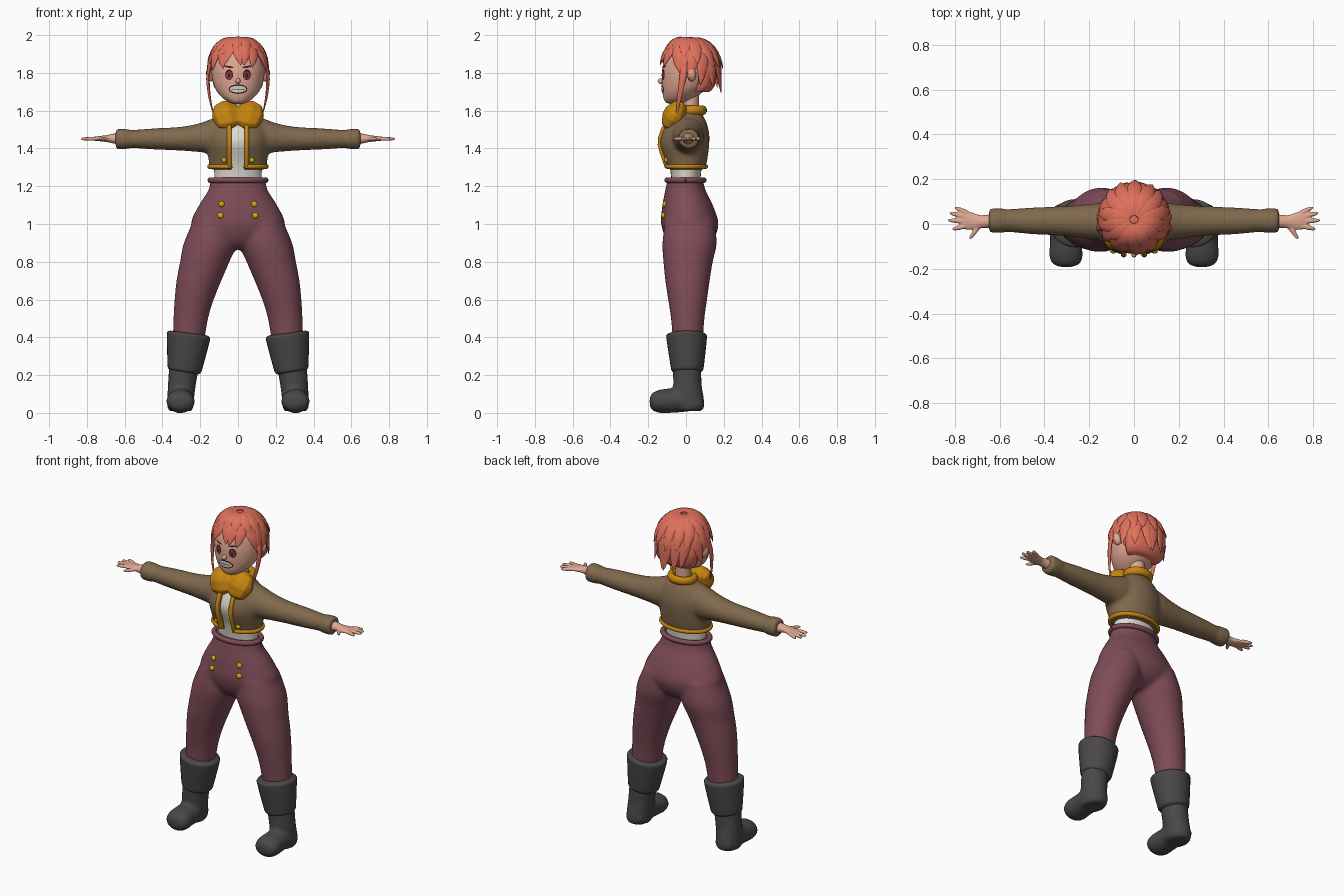
import bpy, bmesh, random
from math import sin, cos, pi, radians
from mathutils import Vector, Matrix
from mathutils.bvhtree import BVHTree

random.seed(4)
if "Cube" in bpy.data.objects:
    bpy.data.objects.remove(bpy.data.objects["Cube"])


def material(name, code):
    rgb = [int(code[i:i + 2], 16) / 255 for i in (0, 2, 4)]
    col = [c / 12.92 if c < .04 else ((c + .055) / 1.055) ** 2.4 for c in rgb] + [1]
    m = bpy.data.materials.new(name)
    m.use_nodes = True
    m.diffuse_color = col
    m.node_tree.nodes["Principled BSDF"].inputs["Base Color"].default_value = col
    return m


HAIR = material("coral hair", "E0705C")
SKIN = material("skin", "E0A892")
BROWN = material("brown cloth", "80694D")
TRIM = material("ochre trim", "C8860F")
WHITE = material("off white", "DEDACF")
PLUM = material("plum cloth", "7F4C58")
BOOT = material("charcoal leather", "4A4846")
GOLD = material("gold", "C8B400")
DARK = material("dark line", "40191E")
IRIS = material("red iris", "863840")


def ring(bm, c, u, v, n):
    return [bm.verts.new(c + u * cos(2 * pi * i / n) + v * sin(2 * pi * i / n)) for i in range(n)]


def skin_rings(bm, rings):
    n = len(rings[0])
    for a, b in zip(rings, rings[1:]):
        for i in range(n):
            bm.faces.new((a[i], a[(i + 1) % n], b[(i + 1) % n], b[i]))
    bm.faces.new(rings[0][::-1])
    bm.faces.new(rings[-1])


def spline(rows, k=4):
    # Catmull-Rom between rows of numbers
    out = []
    for i in range(len(rows) - 1):
        p0, p1, p2, p3 = (rows[min(max(j, 0), len(rows) - 1)] for j in range(i - 1, i + 3))
        for t in (s / k for s in range(k)):
            out.append([b + .5 * t * (c - a + t * (2 * a - 5 * b + 4 * c - d + t * (3 * (b - c) + d - a)))
                        for a, b, c, d in zip(p0, p1, p2, p3)])
    return out + [list(rows[-1])]


def loft(bm, rows, axis="z", n=28, side=1):
    # each row: position on axis, centre, half width, low and high edge
    rings = []
    for t, c, r, lo, hi in spline(rows):
        mid, half = (lo + hi) / 2, (hi - lo) / 2
        place = {"z": lambda a, b: Vector((side * a, b, t)),
                 "y": lambda a, b: Vector((side * a, t, b)),
                 "x": lambda a, b: Vector((side * t, a, b))}[axis]
        o = place(c, mid)
        rings.append(ring(bm, o, place(c + r, mid) - o, place(c, mid + half) - o, n))
    skin_rings(bm, rings)


def sweep(bm, pts, radii, out=None, flat=1, n=10):
    pts = [Vector(p) for p in pts]
    rings = []
    for i, p in enumerate(pts):
        t = (pts[min(i + 1, len(pts) - 1)] - pts[max(i - 1, 0)]).normalized()
        ref = p - out if out else Vector((0, 0, 1))
        u = t.cross(ref).normalized()
        rings.append(ring(bm, p, u * radii[i], u.cross(t) * radii[i] * flat, n))
    skin_rings(bm, rings)


def ball(bm, loc, size, turn=Matrix()):
    bmesh.ops.create_uvsphere(bm, u_segments=20, v_segments=12, radius=1,
                              matrix=Matrix.Translation(loc) @ turn @ Matrix.Diagonal((*size, 1)))


def finish(name, bm, mat, mirror=False, voxel=0, relax=4, cutter=None):
    bmesh.ops.recalc_face_normals(bm, faces=bm.faces)
    me = bpy.data.meshes.new(name)
    bm.to_mesh(me)
    bm.free()
    me.materials.append(mat)
    ob = bpy.data.objects.new(name, me)
    bpy.context.collection.objects.link(ob)
    if mirror:
        ob.modifiers.new("mirror", "MIRROR").use_mirror_merge = False
    if voxel:
        m = ob.modifiers.new("remesh", "REMESH")
        m.mode, m.voxel_size = "VOXEL", voxel
        m = ob.modifiers.new("relax", "SMOOTH")
        m.factor, m.iterations = .5, relax
    if cutter:
        m = ob.modifiers.new("opening", "BOOLEAN")
        m.operation, m.object = "DIFFERENCE", cutter
    bpy.ops.object.select_all(action="DESELECT")
    bpy.context.view_layer.objects.active = ob
    ob.select_set(True)
    bpy.ops.object.convert(target="MESH")
    bpy.ops.object.shade_smooth_by_angle(angle=radians(50))
    return ob


def tree(ob):
    return BVHTree.FromPolygons([v.co for v in ob.data.vertices], [p.vertices[:] for p in ob.data.polygons])


def front(bvh, x, z, off=0):
    hit = bvh.ray_cast(Vector((x, -1, z)), Vector((0, 1, 0)))[0]
    return Vector((x, (hit.y if hit else -.1) - off, z))


# trousers: hips and two legs fused
bm = bmesh.new()
loft(bm, [(1.24, 0, .145, -.097, .09), (1.18, 0, .157, -.11, .103), (1.1, 0, .207, -.125, .142),
          (1, 0, .25, -.132, .172), (.91, 0, .2, -.1, .14), (.865, 0, .07, -.05, .07)])
for s in (1, -1):
    loft(bm, [(1.02, .125, .11, -.11, .15), (.9, .146, .141, -.125, .163), (.8, .176, .131, -.12, .142),
              (.7, .207, .119, -.11, .126), (.6, .232, .104, -.095, .112), (.5, .25, .092, -.08, .098),
              (.38, .262, .084, -.07, .09)], side=s)
trousers = finish("trousers", bm, PLUM, voxel=.012, relax=6)
bm = bmesh.new()
sweep(bm, [(.146 * cos(i * pi / 20), -.003 + .097 * sin(i * pi / 20), 1.232) for i in range(41)],
      [.015] * 41, Vector((0, 0, 1.232)))
finish("waistband", bm, PLUM)

# boots with turned cuffs
bm = bmesh.new()
loft(bm, [(.26, .284, .08, -.07, .08), (.15, .297, .074, -.068, .083), (.08, .303, .071, -.07, .094),
          (.03, .305, .069, -.07, .096), (.01, .305, .056, -.05, .08)])
loft(bm, [(.085, .305, .05, .02, .08), (0, .305, .07, .006, .13), (-.08, .305, .07, 0, .13),
          (-.14, .304, .075, 0, .122), (-.178, .303, .06, .014, .105), (-.192, .303, .025, .04, .08)], "y")
finish("boots", bm, BOOT, True, .01)
bm = bmesh.new()
loft(bm, [(.21, .282, .07, -.06, .07), (.222, .283, .086, -.076, .088), (.25, .28, .093, -.082, .095),
          (.39, .264, .113, -.103, .11), (.415, .262, .112, -.101, .107), (.424, .262, .095, -.08, .09)])
for v in bm.verts:
    v.co.z += .13 * (v.co.x - .268)
finish("boot_cuffs", bm, BOOT, True)

# shirt
bm = bmesh.new()
loft(bm, [(1.22, 0, .124, -.075, .075), (1.32, 0, .128, -.09, .085), (1.42, 0, .14, -.124, .1),
          (1.48, 0, .14, -.114, .1), (1.54, 0, .1, -.083, .09), (1.58, 0, .062, -.045, .075),
          (1.61, 0, .048, -.026, .07)])
finish("shirt", bm, WHITE)

# cropped jacket with sleeves, slit open at the front
bm = bmesh.new()
bmesh.ops.create_cube(bm, size=1, matrix=Matrix.Translation((0, -.15, 1.45)) @ Matrix.Diagonal((.07, .3, .6, 1)))
cutter = finish("opening_cutter", bm, BROWN)
cutter.hide_render = True
bm = bmesh.new()
loft(bm, [(1.288, 0, .152, -.1, .1), (1.34, 0, .156, -.118, .113), (1.42, 0, .166, -.144, .123),
          (1.48, 0, .166, -.134, .123), (1.54, 0, .135, -.103, .108), (1.58, 0, .088, -.062, .088),
          (1.605, 0, .06, -.04, .08)])
for s in (1, -1):
    loft(bm, [(.06, .01, .08, 1.38, 1.57), (.13, .01, .085, 1.37, 1.56), (.2, .011, .078, 1.38, 1.535),
              (.3, .013, .067, 1.388, 1.515), (.45, .014, .06, 1.395, 1.506), (.565, .015, .051, 1.402, 1.498),
              (.585, .015, .055, 1.397, 1.503), (.648, .015, .055, 1.396, 1.506)], "x", side=s)
jacket = finish("jacket", bm, BROWN, voxel=.011, relax=5, cutter=cutter)
bpy.data.objects.remove(cutter)

# trim runs down the opening and round the hem
skin = tree(jacket)
edge = [front(skin, .046, z) for z in (1.56, 1.53, 1.5, 1.46, 1.42, 1.38, 1.35, 1.32)]
hem = []
for i in range(41):
    a = radians(-68 + i * 316 / 40)
    d = Vector((cos(a), sin(a), 0))
    hit = skin.ray_cast(d * .5 + Vector((0, 0, 1.304)), -d)[0]
    hem.append(hit if hit else d * .12 + Vector((0, 0, 1.304)))
path = edge + hem + [Vector((-p.x, p.y, p.z)) for p in reversed(edge)]
bm = bmesh.new()
sweep(bm, path, [.013] * len(path), Vector((0, 0, 1.38)))
finish("jacket_trim", bm, TRIM)

# collar band and front flaps
bm = bmesh.new()
arc = [radians(-35 + i * 250 / 24) for i in range(25)]
sweep(bm, [(.07 * cos(a), .033 + .058 * sin(a), 1.602) for a in arc], [.025] * 25, Vector((0, .03, 1.602)), .8)
finish("collar_band", bm, TRIM)
bm = bmesh.new()
bmesh.ops.create_cube(bm, size=1, matrix=Matrix.Translation((.06, -.062, 1.575)) @ Matrix.Rotation(-.55, 4, "X")
                      @ Matrix.Rotation(.2, 4, "Y") @ Matrix.Diagonal((.1, .05, .12, 1)))
bmesh.ops.subdivide_edges(bm, edges=bm.edges, cuts=4, use_grid_fill=True, smooth=.5)
finish("collar_flaps", bm, TRIM, True, .006)

# buttons
bm = bmesh.new()
ball(bm, front(skin, .073, 1.338), (.014, .012, .014))
seat = tree(trousers)
for x, z in ((.087, 1.105), (.092, 1.045)):
    ball(bm, front(seat, x, z), (.016, .013, .016))
finish("buttons", bm, GOLD, True)

# hands
bm = bmesh.new()
loft(bm, [(.6, .014, .034, 1.415, 1.485), (.65, .012, .03, 1.424, 1.48), (.69, .01, .03, 1.433, 1.472),
          (.73, .014, .04, 1.438, 1.466), (.76, .018, .042, 1.441, 1.462), (.772, .018, .034, 1.444, 1.459)], "x")
for x0, y0, x1, y1 in ((.745, .05, .8, .075), (.755, .033, .825, .05), (.76, .012, .832, .017),
                       (.755, -.01, .812, -.024), (.69, -.005, .735, -.068)):
    sweep(bm, [Vector((x0, y0, 1.452)).lerp(Vector((x1, y1, 1.45)), f) for f in (0, .4, .8, 1)],
          [.011, .011, .009, .004])
finish("hands", bm, SKIN, True, .005, 2)

# neck, head, nose and ears
bm = bmesh.new()
loft(bm, [(1.54, 0, .052, -.02, .07), (1.62, 0, .044, -.018, .068), (1.72, 0, .046, -.018, .07)])
finish("neck", bm, SKIN)
bm = bmesh.new()
loft(bm, [(1.636, 0, .02, -.085, -.045), (1.645, 0, .048, -.108, .0), (1.67, 0, .085, -.12, .05),
          (1.71, 0, .117, -.125, .1), (1.76, 0, .135, -.128, .135), (1.82, 0, .14, -.126, .152),
          (1.9, 0, .125, -.105, .145), (1.95, 0, .075, -.06, .1), (1.965, 0, .02, 0, .04)], n=40)
head = finish("head", bm, SKIN)
bm = bmesh.new()
ball(bm, (0, -.132, 1.757), (.013, .018, .015))
finish("nose", bm, SKIN)
bm = bmesh.new()
ball(bm, (.148, .03, 1.79), (.02, .024, .036), Matrix.Rotation(.25, 4, "Y"))
finish("ears", bm, SKIN, True)

# face details as thin plates on the head
face = tree(head)


def plate(name, x, z, w, h, mat, off, mirror=False, tilt=0):
    bm = bmesh.new()
    last, n = [bm.verts.new(front(face, x, z, off))] * 20, 20
    for f in (.35, .7, 1):
        cur = [bm.verts.new(front(face, x + f * w * cos(2 * pi * i / n),
                                  z + f * (h * sin(2 * pi * i / n) + tilt * w * cos(2 * pi * i / n)), off))
               for i in range(n)]
        for i in range(n):
            j = (i + 1) % n
            bm.faces.new((last[i], cur[i], cur[j]) if last[i] is last[j] else (last[i], cur[i], cur[j], last[j]))
        last = cur
    finish(name, bm, mat, mirror)


plate("eye_outlines", .047, 1.79, .021, .028, DARK, .002, True)
plate("irises", .047, 1.787, .016, .022, IRIS, .004, True)
plate("pupils", .047, 1.787, .007, .011, DARK, .006, True)
plate("eyebrows", .048, 1.832, .026, .005, DARK, .003, True, .15)
plate("mouth", 0, 1.714, .05, .025, DARK, .002)
plate("teeth", 0, 1.714, .044, .018, WHITE, .004)
plate("teeth_line", 0, 1.714, .04, .002, DARK, .006)

# hair: cap, nape volume and overlapping locks
CROWN = Vector((0, .02, 1.82))
bm = bmesh.new()
ball(bm, CROWN, (.15, .15, .16))
bmesh.ops.delete(bm, geom=[v for v in bm.verts if v.co.z < (1.87 if v.co.y < .04 else 1.74)], context="VERTS")
loft(bm, [(1.7, 0, .105, .03, .125), (1.73, 0, .128, .03, .15), (1.8, 0, .14, .03, .165), (1.86, 0, .13, .03, .15)])


def lock(az, length, width, bend, lift, flare):
    pts = []
    for i in range(9):
        f = i / 8
        s, a = .12 + (length - .12) * f, az + bend * f * f
        r = sin(min(s, pi / 2)) * (lift + flare * f ** 3)
        z = cos(s) if s < pi / 2 else pi / 2 - s
        pts.append(CROWN + Vector((.15 * r * cos(a), .15 * r * sin(a), .165 * z * (1 + (lift - 1) * sin(pi * f)))))
    sweep(bm, pts, [width * w for w in (.25, .55, .8, .95, 1, .95, .75, .45, .04)], CROWN - Vector((0, 0, .04)), .33)


for count, reach, width, lift in ((18, 1, .038, 1.01), (14, .68, .036, 1.06)):
    for k in range(count):
        az = 2 * pi * (k + .5) / count
        length = (1.87 + .45 * sin(az)) * reach + random.uniform(-.06, .06)
        lock(az, length, width, random.uniform(-.25, .25), lift, .06 + .06 * max(0, sin(az)))
finish("hair", bm, HAIR)
bm = bmesh.new()
sweep(bm, spline([(.135, .0, 1.88), (.158, -.015, 1.79), (.154, -.03, 1.7), (.142, -.042, 1.63), (.125, -.05, 1.565)]),
      [.021 - .019 * (i / 16) ** 1.5 for i in range(17)], Vector((0, 0, 1.72)), .5)
finish("side_locks", bm, HAIR, True)
